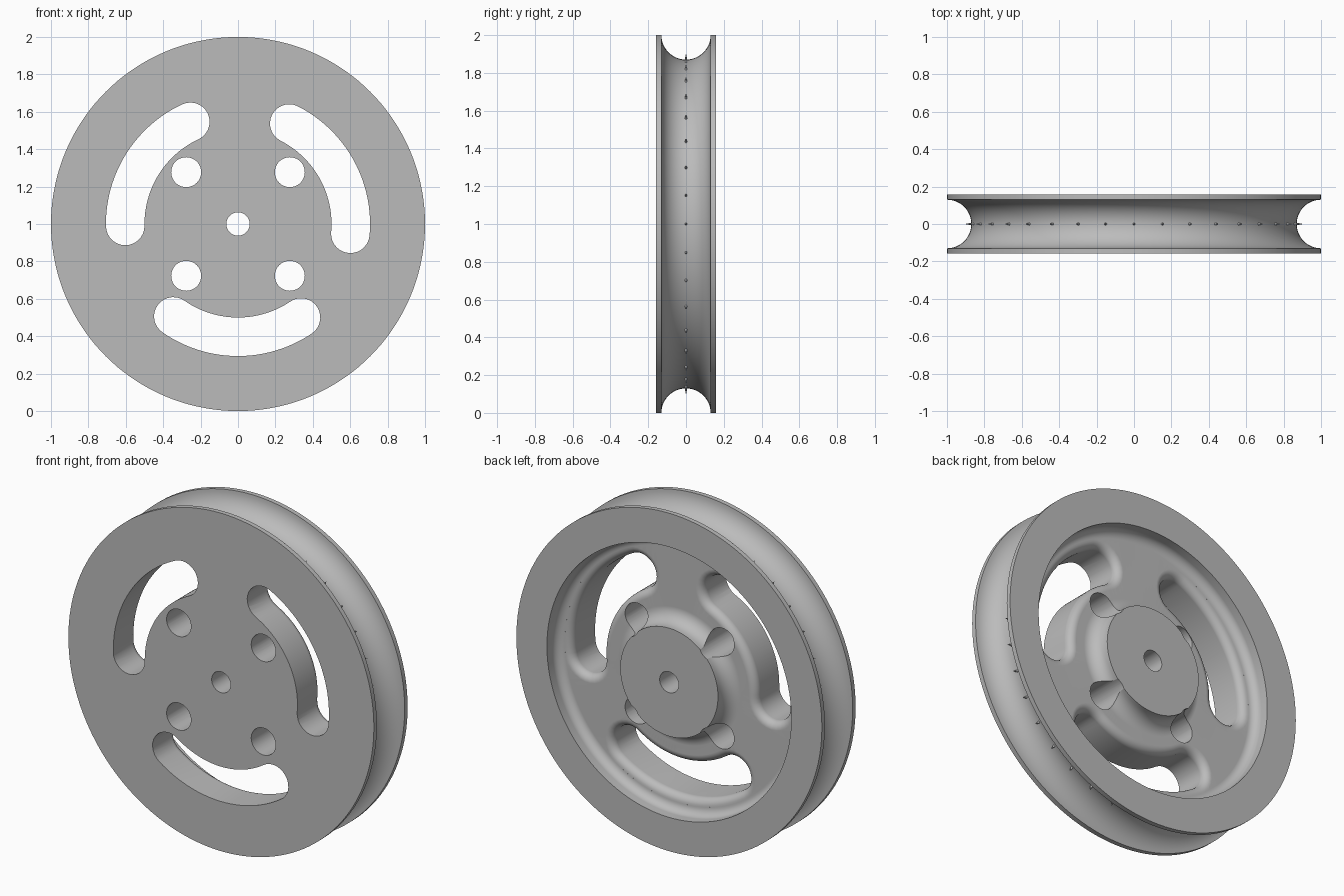
import bpy
import bmesh
from math import sin, cos, pi, radians
from mathutils import Matrix, Vector

cube = bpy.data.objects.get("Cube")
if cube:
    bpy.data.objects.remove(cube, do_unlink=True)

HALF = 0.158      # half thickness of the wheel
WEB = 0.06        # back face of the recessed web
GROOVE = 0.13     # radius of the rope groove
CENTRE = Vector((0, 0, 1))

metal = bpy.data.materials.new("plain_grey")
metal.use_nodes = True
grey = (0.5, 0.5, 0.5, 1)
metal.diffuse_color = grey
metal.node_tree.nodes["Principled BSDF"].inputs["Base Color"].default_value = grey


def make_object(name, bm):
    bmesh.ops.recalc_face_normals(bm, faces=bm.faces)
    mesh = bpy.data.meshes.new(name)
    bm.to_mesh(mesh)
    bm.free()
    mesh.materials.append(metal)
    ob = bpy.data.objects.new(name, mesh)
    bpy.context.collection.objects.link(ob)
    return ob


def polar(r, angle, y):
    return CENTRE + Vector((r * cos(angle), y, r * sin(angle)))


def arc(cx, cy, r, start, end, steps):
    angles = [radians(start + (end - start) * i / steps) for i in range(steps + 1)]
    return [(cx + r * cos(a), cy + r * sin(a)) for a in angles]


def loft(bm, rings, close):
    """Bridge consecutive rings of points; close joins last to first, else caps."""
    rings = [[bm.verts.new(p) for p in ring] for ring in rings]
    n = len(rings[0])
    pairs = list(zip(rings, rings[1:]))
    if close:
        pairs.append((rings[-1], rings[0]))
    for a, b in pairs:
        for i in range(n):
            j = (i + 1) % n
            bm.faces.new((a[i], a[j], b[j], b[i]))
    if not close:
        bm.faces.new(rings[0])
        bm.faces.new(rings[-1])


# Wheel body: (radius, y) section turned about the axle
section = [(0.062, -HALF), (1, -HALF)]
section += arc(1, 0, GROOVE, 270, 90, 24)
section += [(1, HALF), (0.8, HALF)]
section += arc(0.75, WEB + 0.05, 0.05, 0, -90, 8)
section += arc(0.4, WEB + 0.08, 0.08, 270, 180, 8)
section += [(0.32, HALF), (0.062, HALF)]
SEG = 144
bm = bmesh.new()
loft(bm, [[polar(r, 2 * pi * k / SEG, y) for k in range(SEG)] for r, y in section], True)
wheel = make_object("pulley_wheel", bm)


def slot_outline(start, end, y, offset):
    """Curved slot with round ends, grown outward by offset."""
    mid, half = 0.603, 0.103 + offset
    a, b = radians(start), radians(end)
    steps = 28
    sweep = [a + (b - a) * i / steps for i in range(steps + 1)]
    pts = [polar(mid + half, t, y) for t in sweep]
    for t, first in ((b, 0), (a, pi)):
        c = polar(mid, t, y)
        for i in range(1, 14):
            u = t + first + pi * i / 14
            pts.append(c + Vector((cos(u), 0, sin(u))) * half)
        if first == 0:
            pts += [polar(mid - half, s, y) for s in reversed(sweep)]
    return pts


# Slot cutters, flared to round the edge on the web's back
cutters = []
FLARE = 0.045
layers = [(-0.3, 0)]
layers += [(WEB - FLARE + FLARE * sin(t), FLARE * (1 - cos(t)))
           for t in [pi / 2 * i / 7 for i in range(8)]]
layers += [(WEB + 0.001, FLARE), (WEB + 0.002, 0), (0.3, 0)]
for start, end in ((-5, 63), (115, 181), (235, 304)):
    bm = bmesh.new()
    loft(bm, [slot_outline(start, end, y, off) for y, off in layers], False)
    cutters.append(make_object("slot_cutter", bm))

# Bolt hole cutters
for sx in (-1, 1):
    for sz in (-1, 1):
        bm = bmesh.new()
        place = (Matrix.Translation(CENTRE + Vector((0.277 * sx, 0, 0.277 * sz)))
                 @ Matrix.Rotation(pi / 2, 4, 'X'))
        bmesh.ops.create_cone(bm, cap_ends=True, segments=48, radius1=0.08,
                              radius2=0.08, depth=0.6, matrix=place)
        cutters.append(make_object("bolt_hole_cutter", bm))

bpy.context.view_layer.objects.active = wheel
for cutter in cutters:
    cutter.hide_render = True
    mod = wheel.modifiers.new("cut", 'BOOLEAN')
    mod.operation = 'DIFFERENCE'
    mod.solver = 'EXACT'
    mod.object = cutter
    bpy.ops.object.modifier_apply(modifier=mod.name)
    bpy.data.objects.remove(cutter, do_unlink=True)

# Small pointed pins around the bottom of the groove
bm = bmesh.new()
for k in range(36):
    angle = 2 * pi * k / 36
    place = (Matrix.Translation(polar(0.883, angle, 0))
             @ Matrix.Rotation(pi / 2 - angle, 4, 'Y'))
    bmesh.ops.create_cone(bm, cap_ends=True, segments=12, radius1=0.008,
                          radius2=0.0005, depth=0.036, matrix=place)
pins = make_object("groove_pins", bm)

# Smooth shading with crisp edges
for ob in (wheel, pins):
    bpy.ops.object.select_all(action='DESELECT')
    ob.select_set(True)
    bpy.context.view_layer.objects.active = ob
    bpy.ops.object.shade_smooth_by_angle(angle=radians(32))
normals = wheel.modifiers.new("even_normals", 'WEIGHTED_NORMAL')
normals.keep_sharp = True
